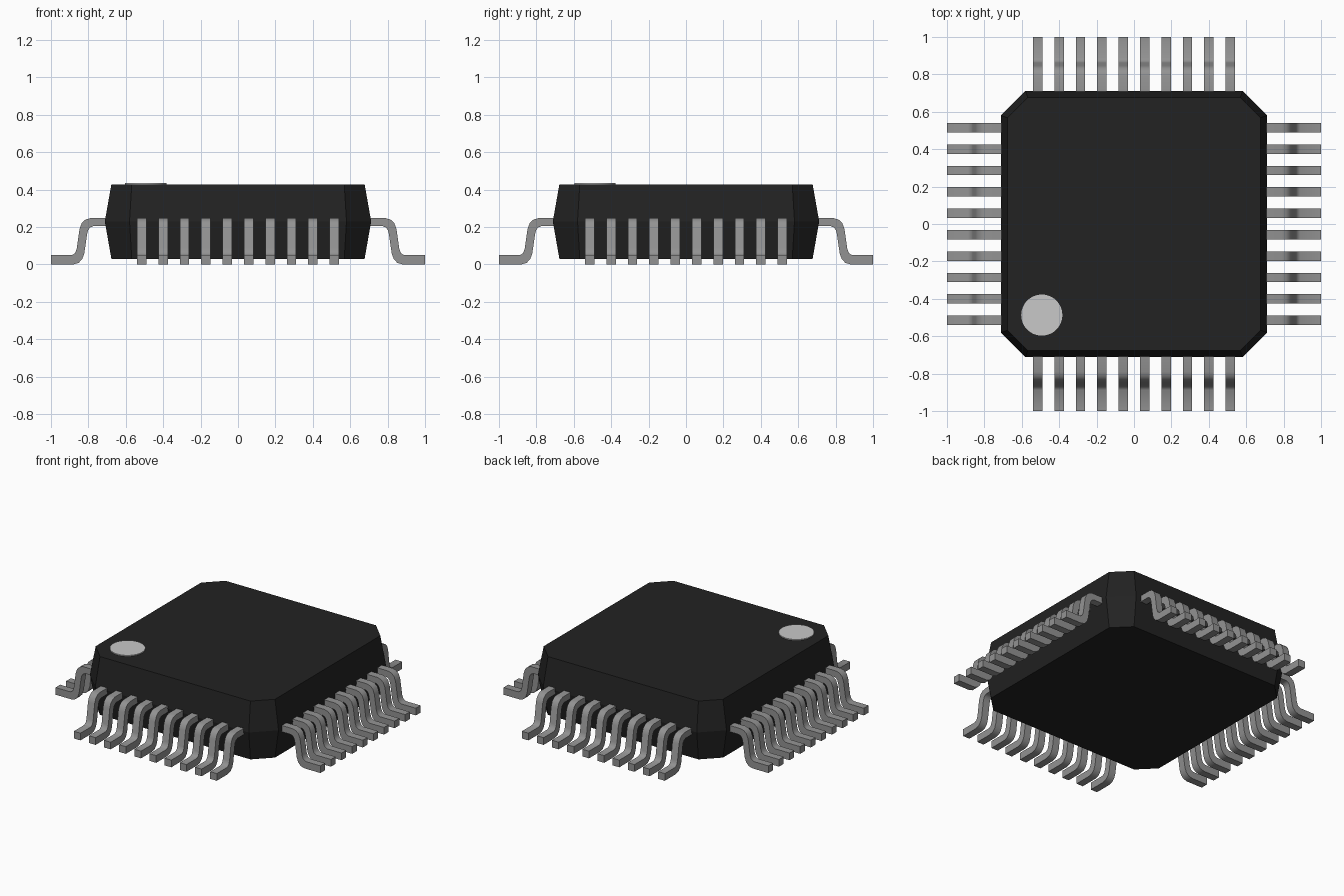
import bpy, bmesh, math
from mathutils import Matrix

old = bpy.data.objects.get("Cube")
if old:
    bpy.data.objects.remove(old, do_unlink=True)


def material(name, value):
    m = bpy.data.materials.new(name)
    m.use_nodes = True
    col = (value, value, value, 1)
    m.diffuse_color = col
    m.node_tree.nodes["Principled BSDF"].inputs["Base Color"].default_value = col
    return m


black = material("black_plastic", 0.016)
metal = material("grey_metal", 0.29)
light = material("light_grey_paint", 0.58)


def finish(bm, name, mat, smooth=None):
    bmesh.ops.recalc_face_normals(bm, faces=bm.faces)
    me = bpy.data.meshes.new(name)
    bm.to_mesh(me)
    bm.free()
    me.materials.append(mat)
    ob = bpy.data.objects.new(name, me)
    bpy.context.collection.objects.link(ob)
    if smooth:
        bpy.ops.object.select_all(action='DESELECT')
        ob.select_set(True)
        bpy.context.view_layer.objects.active = ob
        bpy.ops.object.shade_smooth_by_angle(angle=math.radians(smooth))
    return ob


# Package body: three stacked octagonal rings, widest at the middle
def octagon(bm, half, cut, z):
    pts = [(half, -cut), (half, cut), (cut, half), (-cut, half),
           (-half, cut), (-half, -cut), (-cut, -half), (cut, -half)]
    return [bm.verts.new((x, y, z)) for x, y in pts]


bm = bmesh.new()
rings = [octagon(bm, 0.677, 0.568, 0.03), octagon(bm, 0.712, 0.58, 0.23),
         octagon(bm, 0.677, 0.568, 0.428)]
for lo, hi in zip(rings, rings[1:]):
    for i in range(8):
        j = (i + 1) % 8
        bm.faces.new((lo[i], lo[j], hi[j], hi[i]))
bm.faces.new(rings[0])
bm.faces.new(rings[-1])
finish(bm, "chip_body", black)

# Pin one marker: thin painted disc on the top
bm = bmesh.new()
bmesh.ops.create_cone(bm, cap_ends=True, segments=48, radius1=0.11, radius2=0.11,
                      depth=0.008, matrix=Matrix.Translation((-0.493, -0.487, 0.431)))
finish(bm, "pin_one_marker", light, 40)

# Gull-wing lead profile (outward distance, height): upper edge, then lower edge
upper = [(0.68, 0.247), (0.79, 0.247), (0.815, 0.24), (0.835, 0.222), (0.847, 0.19),
         (0.862, 0.085), (0.871, 0.06), (0.888, 0.049), (1.0, 0.049)]
lower = [(0.68, 0.204), (0.775, 0.204), (0.79, 0.198), (0.801, 0.184), (0.807, 0.16),
         (0.822, 0.058), (0.833, 0.028), (0.852, 0.008), (0.88, 0.0), (1.0, 0.0)]
profile = upper + lower[::-1]
PINS, SPAN, WIDTH = 10, 1.03, 0.05


# A row of leads on the right edge, turned to each of the four sides
def lead_row(name, angle):
    bm = bmesh.new()
    for k in range(PINS):
        y = -SPAN / 2 + SPAN * k / (PINS - 1) - WIDTH / 2
        face = bm.faces.new([bm.verts.new((r, y, z)) for r, z in profile])
        ext = bmesh.ops.extrude_face_region(bm, geom=[face], use_keep_orig=True)
        verts = [g for g in ext["geom"] if isinstance(g, bmesh.types.BMVert)]
        bmesh.ops.translate(bm, verts=verts, vec=(0, WIDTH, 0))
    bmesh.ops.rotate(bm, verts=bm.verts, matrix=Matrix.Rotation(angle, 3, 'Z'))
    finish(bm, name, metal, 40)


for i, side in enumerate(("left", "back", "right", "front")):
    lead_row(side + "_leads", i * math.pi / 2)
